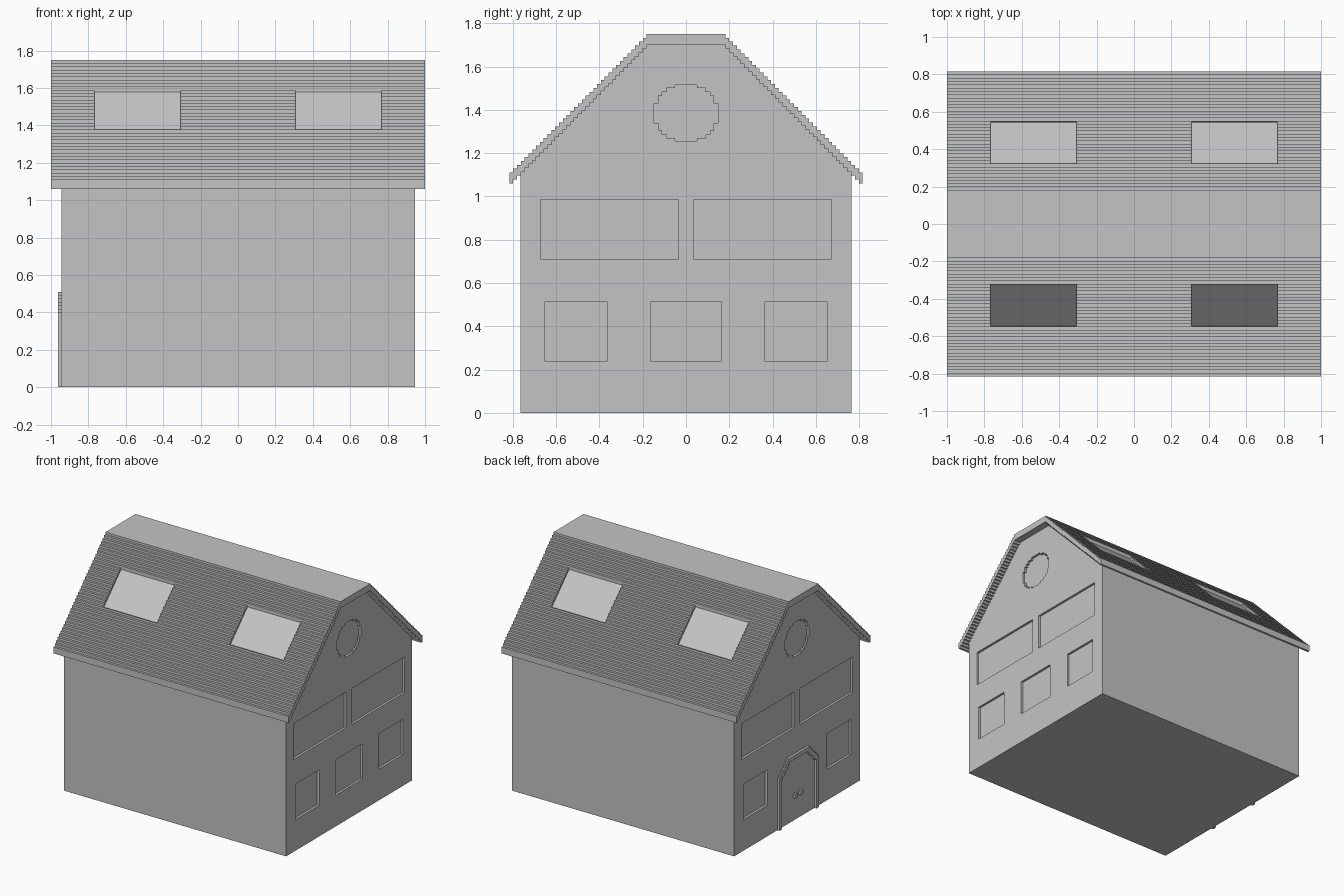
import bpy, bmesh

if "Cube" in bpy.data.objects:
    bpy.data.objects.remove(bpy.data.objects["Cube"])

grey = bpy.data.materials.new("plain grey")
grey.use_nodes = True
COLOUR = (0.55, 0.55, 0.55, 1)
grey.diffuse_color = COLOUR
grey.node_tree.nodes["Principled BSDF"].inputs["Base Color"].default_value = COLOUR

UNIT = 0.0176          # step and recess size
STEPS = 36             # roof steps on each slope
WALL_X, WALL_Y = 0.945, 0.765
RIDGE_Y, RIDGE_Z = 0.182, 1.75
ROOF_THICK = 0.05


def prisms(name, parts):
    """One object from (outline in y/z, x start, x end) extrusions."""
    bm = bmesh.new()
    for outline, x0, x1 in parts:
        face = bm.faces.new([bm.verts.new((x0, y, z)) for y, z in outline])
        ext = bmesh.ops.extrude_face_region(bm, geom=[face])["geom"]
        moved = [v for v in ext if isinstance(v, bmesh.types.BMVert)]
        bmesh.ops.translate(bm, verts=moved, vec=(x1 - x0, 0, 0))
    bmesh.ops.recalc_face_normals(bm, faces=bm.faces)
    mesh = bpy.data.meshes.new(name)
    bm.to_mesh(mesh)
    bm.free()
    mesh.materials.append(grey)
    obj = bpy.data.objects.new(name, mesh)
    bpy.context.collection.objects.link(obj)
    return obj


def cut(obj, cutter):
    mod = obj.modifiers.new("recesses", "BOOLEAN")
    mod.operation, mod.solver, mod.object = "DIFFERENCE", "EXACT", cutter
    cutter.hide_render = True
    cutter.hide_viewport = False
    bpy.context.view_layer.objects.active = obj
    bpy.ops.object.modifier_apply(modifier=mod.name)
    bpy.data.objects.remove(cutter)


def rect(y0, y1, z0, z1):
    return [(y0, z0), (y1, z0), (y1, z1), (y0, z1)]


def mirrored(half):
    """Close an outline by mirroring its +y half across y = 0."""
    return half + [(-y, z) for y, z in reversed(half)]


def stairs(first, last, drop=0.0):
    """Stepped slope line between two step numbers."""
    pts = []
    for i in range(first, last):
        y, z = RIDGE_Y + i * UNIT, RIDGE_Z - i * UNIT * 1.01 - drop
        pts += [(y, z), (y, z - UNIT * 1.01)]
    pts.append((RIDGE_Y + last * UNIT, pts[-1][1]))
    return pts


# Walls with gables
walls = prisms("walls", [(mirrored([(WALL_Y, 0), (WALL_Y, 1.135), (0.18, 1.722)]),
                          -WALL_X, WALL_X)])

# Stepped round gable window
quarter = [(0.05, 0.13), (0.05, 0.115), (0.09, 0.115), (0.09, 0.098), (0.11, 0.098),
           (0.11, 0.08), (0.128, 0.08), (0.128, 0.045), (0.147, 0.045)]
half = quarter + [(y, -z) for y, z in reversed(quarter)]
round_window = [(y, z + 1.385) for y, z in mirrored(half)]

# Recessed windows on both gable ends
windows = [round_window]
for s in (-1, 1):
    windows.append(rect(s * 0.035, s * 0.673, 0.71, 0.985))
    windows.append(rect(s * 0.362, s * 0.653, 0.24, 0.512))
cuts = [(w, s * (WALL_X - UNIT), s * (WALL_X + 0.05)) for w in windows for s in (-1, 1)]
cuts.append((rect(-0.165, 0.163, 0.24, 0.512), WALL_X - UNIT, WALL_X + 0.05))
cut(walls, prisms("window_cutter", cuts))

# Stepped roof shell with a flat ridge
top, under = stairs(0, STEPS), stairs(0, STEPS, ROOF_THICK)
roof = prisms("roof", [(mirrored(top + under[::-1]), -1, 1)])

# Recessed skylights that follow the steps
depth = 2 * UNIT * 1.01
floor = stairs(8, 20, depth)
floor[0] = (0.33, floor[0][1])
floor[-1] = (0.545, floor[-1][1])
floor = floor[1:] if floor[1][0] < floor[0][0] else floor
well = floor + [(floor[-1][0], 1.9), (floor[0][0], 1.9)]
cuts = []
for side in (-1, 1):
    outline = [(side * y, z) for y, z in well]
    for s in (-1, 1):
        cuts.append((outline, s * 0.308, s * 0.768))
cut(roof, prisms("skylight_cutter", cuts))


# Door surround with stepped upper corners
def arch(width, height, corner):
    n = 6
    pts = [(width, 0)]
    for i in range(n):
        y = width - corner * i / n
        z = height - corner * (n - i) / n
        pts += [(y, z), (y - corner / n, z)]
    return pts + [(width - corner, height)]


outer = arch(0.24, 0.51, 0.11)
inner = arch(0.21, 0.48, 0.10)
surround = (outer + [(-y, z) for y, z in reversed(outer)]
            + [(-y, z) for y, z in inner] + inner[::-1])
prisms("door_surround", [(surround, -WALL_X + 0.002, -WALL_X - UNIT)])

# Door knobs
for s, name in ((1, "left_door_knob"), (-1, "right_door_knob")):
    knob = rect(s * 0.035 - 0.015, s * 0.035 + 0.015, 0.175, 0.205)
    prisms(name, [(knob, -WALL_X + 0.002, -WALL_X - UNIT)])
